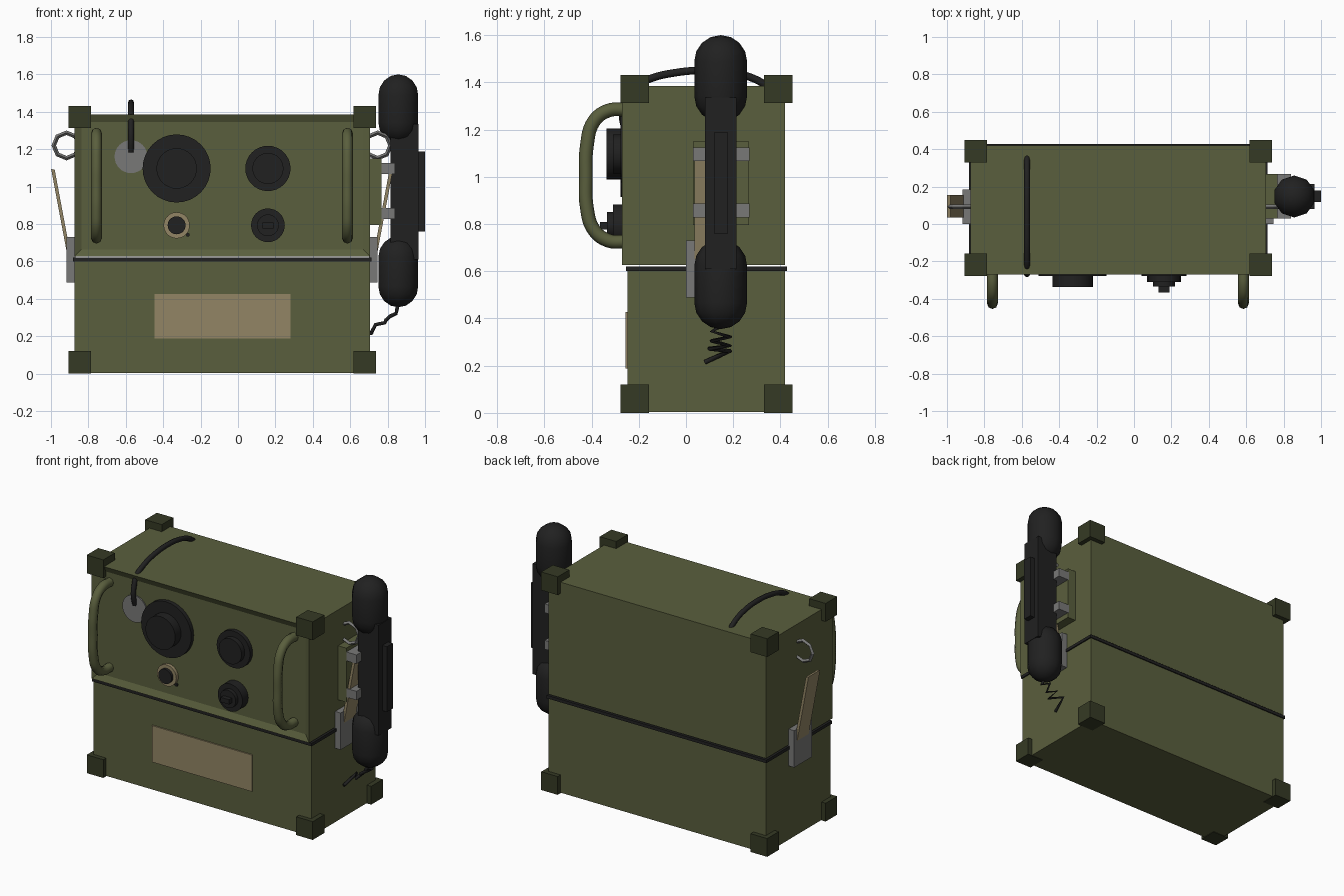
import bpy, bmesh, math
from mathutils import Vector

if "Cube" in bpy.data.objects:
    bpy.data.objects.remove(bpy.data.objects["Cube"])

def material(name, rgb):
    m = bpy.data.materials.new(name)
    m.diffuse_color = (*rgb, 1)
    m.use_nodes = True
    m.node_tree.nodes["Principled BSDF"].inputs["Base Color"].default_value = m.diffuse_color
    return m

GREEN = material("olive_green", (0.102, 0.114, 0.047))
DARK = material("dark_olive", (0.036, 0.042, 0.018))
BLACK = material("rubber_black", (0.015, 0.015, 0.015))
TAN = material("tan", (0.29, 0.235, 0.13))
GREY = material("metal_grey", (0.19, 0.19, 0.185))
CX = -0.085  # centre of the case in x

def finish(name, bm, mat, smooth=None):
    bmesh.ops.recalc_face_normals(bm, faces=bm.faces)
    me = bpy.data.meshes.new(name)
    bm.to_mesh(me)
    bm.free()
    me.materials.append(mat)
    ob = bpy.data.objects.new(name, me)
    bpy.context.collection.objects.link(ob)
    if smooth:
        bpy.ops.object.select_all(action='DESELECT')
        ob.select_set(True)
        bpy.context.view_layer.objects.active = ob
        bpy.ops.object.shade_smooth_by_angle(angle=math.radians(smooth))
    return ob

def box_mesh(x, y, z):
    bm = bmesh.new()
    bmesh.ops.create_cube(bm, size=1)
    for v in bm.verts:
        v.co = Vector([(a + b) / 2 + c * (b - a) for c, (a, b) in zip(v.co, (x, y, z))])
    return bm

def box(name, x, y, z, mat):
    return finish(name, box_mesh(x, y, z), mat)

def disc(name, x, z, r, y_front, mat, sides=32, y_back=-0.24):
    """Cylinder facing the front."""
    bm = bmesh.new()
    bmesh.ops.create_cone(bm, cap_ends=True, segments=sides, radius1=r, radius2=r, depth=1)
    for v in bm.verts:
        cx, cy, cz = v.co
        v.co = (x + cx, y_front if cz > 0 else y_back, z + cy)
    return finish(name, bm, mat, 40)

def tube(name, pts, r, mat, smooth=True):
    cu = bpy.data.curves.new(name, 'CURVE')
    cu.dimensions = '3D'
    cu.bevel_depth = r
    cu.bevel_resolution = 2
    cu.use_fill_caps = True
    cu.resolution_u = 6
    if smooth:
        sp = cu.splines.new('BEZIER')
        sp.bezier_points.add(len(pts) - 1)
        for p, co in zip(sp.bezier_points, pts):
            p.co = co
            p.handle_left_type = p.handle_right_type = 'AUTO'
    else:
        sp = cu.splines.new('POLY')
        sp.points.add(len(pts) - 1)
        for p, co in zip(sp.points, pts):
            p.co = (*co, 1)
    cu.materials.append(mat)
    ob = bpy.data.objects.new(name, cu)
    bpy.context.collection.objects.link(ob)
    return ob

# Lower case, seal and label plate
box("lower_case", (-0.875, 0.706), (-0.248, 0.42), (0.003, 0.602), GREEN)
box("rubber_seal", (-0.883, 0.714), (-0.255, 0.427), (0.600, 0.620), BLACK)
box("label_plate", (-0.447, 0.28), (-0.256, -0.247), (0.187, 0.427), TAN)

# Upper case with a shallow recessed front panel
bm = box_mesh((-0.875, 0.706), (-0.27, 0.42), (0.626, 1.385))
front = min(bm.faces, key=lambda f: f.calc_center_median().y)
bmesh.ops.inset_region(bm, faces=[front], thickness=0.055)
for v in front.verts:
    v.co.y += 0.02
finish("upper_case", bm, GREEN)

# Corner guards
for x in (-0.905, 0.617):
    for y in (-0.277, 0.33):
        for z in (0, 1.312):
            box("corner_guard", (x, x + 0.12), (y, y + 0.12), (z, z + 0.12), DARK)

# Front grab handles
for x in (-0.757, 0.585):
    side = [(-0.25, 1.285), (-0.33, 1.28), (-0.39, 1.235), (-0.42, 1.13), (-0.424, 1.0),
            (-0.42, 0.87), (-0.39, 0.775), (-0.33, 0.73), (-0.25, 0.725)]
    tube("grab_handle", [(x, y, z) for y, z in side], 0.029, GREEN)

# Dials, knobs and connector on the panel
disc("main_dial_flange", -0.328, 1.097, 0.182, -0.277, BLACK)
disc("main_dial_knob", -0.328, 1.097, 0.108, -0.337, BLACK)
disc("upper_dial_flange", 0.16, 1.097, 0.121, -0.277, BLACK)
disc("upper_dial_knob", 0.16, 1.097, 0.083, -0.31, BLACK)
disc("lower_dial_base", 0.16, 0.793, 0.09, -0.31, BLACK)
disc("lower_dial_knob", 0.16, 0.793, 0.058, -0.335, BLACK)
box("lower_dial_pointer", (0.13, 0.19), (-0.365, -0.33), (0.777, 0.808), BLACK)
disc("connector_ring", -0.328, 0.793, 0.07, -0.272, TAN)
disc("connector_socket", -0.328, 0.793, 0.048, -0.29, BLACK)
disc("connector_pin", -0.268, 0.742, 0.01, -0.262, BLACK, 8)
disc("antenna_plate", -0.572, 1.16, 0.088, -0.258, GREY)

# Antenna cable looping over the lid
loop = [(-0.25, 1.185), (-0.268, 1.25), (-0.262, 1.31), (-0.235, 1.37), (-0.16, 1.412),
        (-0.05, 1.44), (0.08, 1.45), (0.2, 1.44), (0.3, 1.41), (0.36, 1.37)]
tube("antenna_cable", [(-0.572, y, z) for y, z in loop], 0.016, BLACK)

# Side latches: bracket, lever and wire ring, mirrored about the case centre
for s in (-1, 1):
    def X(d):
        return CX + s * d
    box("latch_bracket", sorted((X(0.785), X(0.831))), (0.0, 0.185), (0.488, 0.73), GREY)
    bm = box_mesh((0, 1), (0.035, 0.155), (0, 1))
    for v in bm.verts:
        top = v.co.z > 0.5
        inner = (0.895, 1.09) if top else (0.803, 0.6)
        v.co.x = X(inner[0] + 0.019 * v.co.x)
        v.co.z = inner[1] + (0.004 if v.co.x * s > X(inner[0] + 0.01) * s else 0)
    finish("latch_lever", bm, TAN)
    bpy.ops.mesh.primitive_torus_add(major_segments=8, minor_segments=4, major_radius=0.068,
                                     minor_radius=0.012, location=(X(0.832), 0.092, 1.22),
                                     rotation=(math.pi / 2, 0, 0))
    ring = bpy.context.object
    ring.name = "latch_ring"
    ring.data.materials.append(GREY)

# Handset cradle
box("cradle_plate", (0.70, 0.766), (0.03, 0.267), (0.795, 1.15), GREEN)
for z in (0.828, 1.067):
    box("cradle_clip", (0.76, 0.84), (0.03, 0.268), (z, z + 0.058), GREY)

# Handset: two capsules, grip and push bar
HX, HY = 0.857, 0.147
def capsule(name, z0, z1, r=0.112, sides=10, rings=4):
    bm = bmesh.new()
    bmesh.ops.create_uvsphere(bm, u_segments=sides, v_segments=rings * 2, radius=r)
    mid = [e for e in bm.edges if all(abs(v.co.z) < 1e-4 for v in e.verts)]
    bmesh.ops.split_edges(bm, edges=mid)
    for f in bm.faces:
        up = f.calc_center_median().z > 0
        for v in f.verts:
            v.tag = up
    for v in bm.verts:
        v.co += Vector((HX, HY, z1 - r if v.tag else z0 + r))
    bmesh.ops.bridge_loops(bm, edges=[e for e in bm.edges if e.is_boundary])
    finish(name, bm, BLACK, 50)
capsule("earpiece", 1.23, 1.6)
capsule("mouthpiece", 0.355, 0.735)
box("handset_grip", (0.815, 0.966), (0.08, 0.213), (0.61, 1.335), BLACK)
box("push_to_talk_bar", (0.96, 1.0), (0.118, 0.178), (0.76, 1.188), BLACK)

# Zigzag handset cord
cord = [(0.855, 0.15, 0.37), (0.85, 0.11, 0.345), (0.845, 0.185, 0.322), (0.81, 0.11, 0.305),
        (0.79, 0.185, 0.285), (0.785, 0.1, 0.272), (0.735, 0.185, 0.262), (0.712, 0.08, 0.215)]
tube("handset_cord", cord, 0.01, BLACK, False)
